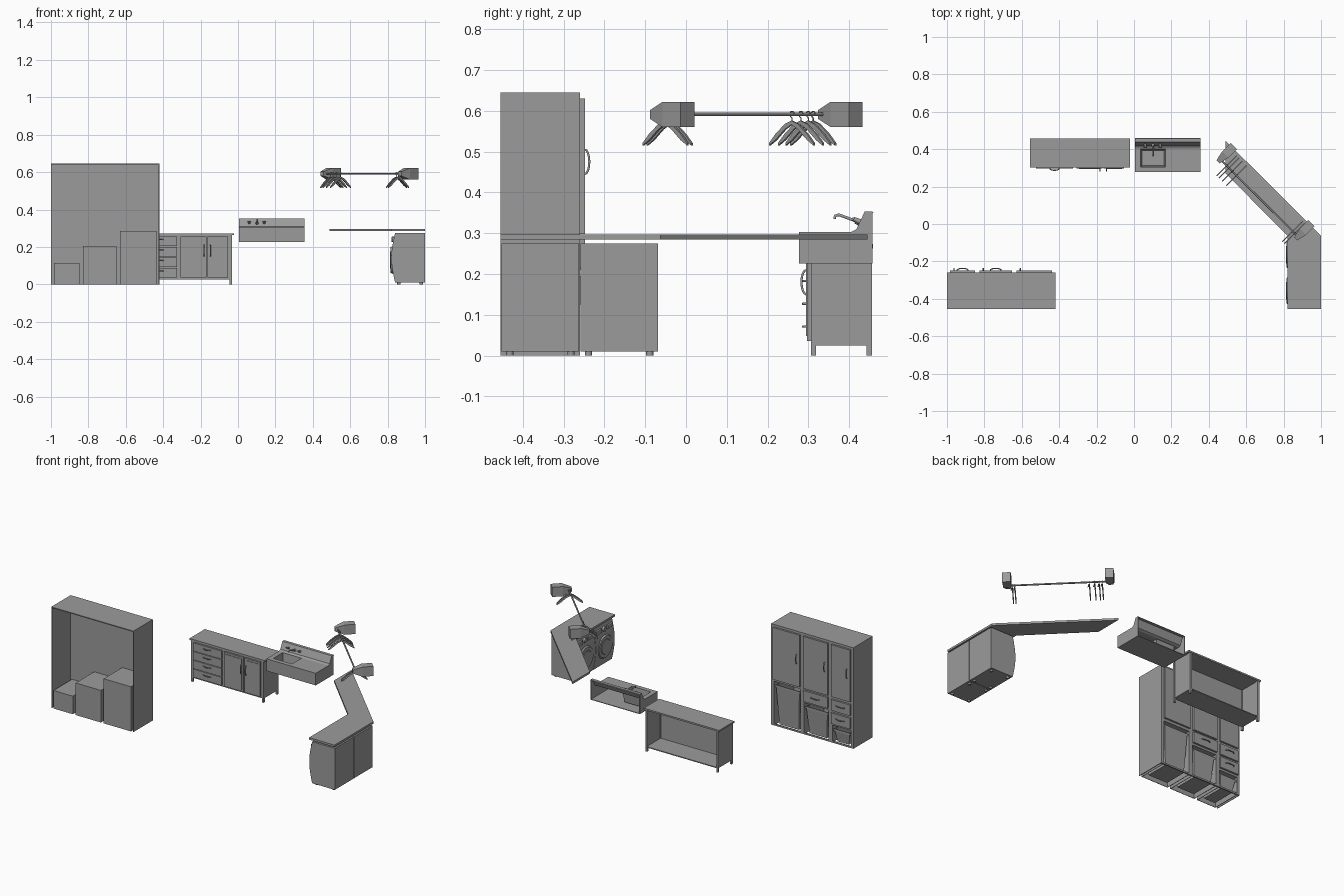
import bpy, bmesh, math
from mathutils import Vector, Matrix

if "Cube" in bpy.data.objects:
    bpy.data.objects.remove(bpy.data.objects["Cube"], do_unlink=True)

grey = bpy.data.materials.new("plain_grey")
grey.use_nodes = True
grey.diffuse_color = (0.33, 0.33, 0.33, 1)
grey.node_tree.nodes["Principled BSDF"].inputs["Base Color"].default_value = (0.33, 0.33, 0.33, 1)


def finish(name, bm):
    bmesh.ops.recalc_face_normals(bm, faces=bm.faces)
    me = bpy.data.meshes.new(name)
    bm.to_mesh(me)
    bm.free()
    me.materials.append(grey)
    ob = bpy.data.objects.new(name, me)
    bpy.context.collection.objects.link(ob)
    return ob


def loft(name, rings, caps=(True, True)):
    """Skin a list of equal-length point rings."""
    bm = bmesh.new()
    vs = [[bm.verts.new(p) for p in r] for r in rings]
    n = len(vs[0])
    for a, b in zip(vs, vs[1:]):
        for i in range(n):
            bm.faces.new((a[i], a[(i + 1) % n], b[(i + 1) % n], b[i]))
    if caps[0]:
        bm.faces.new(vs[0])
    if caps[1]:
        bm.faces.new(vs[-1])
    return finish(name, bm)


def rect(x0, x1, y0, y1, z):
    return [(x0, y0, z), (x1, y0, z), (x1, y1, z), (x0, y1, z)]


def box(name, x0, x1, y0, y1, z0, z1):
    return loft(name, [rect(x0, x1, y0, y1, z0), rect(x0, x1, y0, y1, z1)])


def smooth(ob):
    bpy.ops.object.select_all(action='DESELECT')
    ob.select_set(True)
    bpy.context.view_layer.objects.active = ob
    bpy.ops.object.shade_smooth_by_angle(angle=math.radians(35))


def cyl(name, centre, axis, r0, r1, depth, seg=24):
    bm = bmesh.new()
    rot = Vector((0, 0, 1)).rotation_difference(Vector(axis)).to_matrix().to_4x4()
    bmesh.ops.create_cone(bm, cap_ends=True, segments=seg, radius1=r0, radius2=r1,
                          depth=depth, matrix=Matrix.Translation(centre) @ rot)
    ob = finish(name, bm)
    smooth(ob)
    return ob


def tube(name, pts, r):
    cu = bpy.data.curves.new(name, 'CURVE')
    cu.dimensions = '3D'
    cu.bevel_depth, cu.bevel_resolution, cu.use_fill_caps = r, 1, True
    sp = cu.splines.new('POLY')
    sp.points.add(len(pts) - 1)
    for p, q in zip(sp.points, pts):
        p.co = (*q, 1)
    cu.materials.append(grey)
    ob = bpy.data.objects.new(name, cu)
    bpy.context.collection.objects.link(ob)
    bpy.ops.object.select_all(action='DESELECT')
    ob.select_set(True)
    bpy.context.view_layer.objects.active = ob
    bpy.ops.object.convert(target='MESH')
    return ob


def handle(name, centre, along, out, half, r=0.003):
    c, a, o = Vector(centre), Vector(along), Vector(out)
    pts = [c + a * half * -math.cos(t) + o * math.sin(t) for t in [math.pi * i / 8 for i in range(9)]]
    return tube(name, pts, r)


# Tall laundry cupboard, open at the back, doors towards +y
F, B = -0.26, -0.455
box("cupboard_top", -1, -0.42, B, F, 0.639, 0.645)
for x in (-1, -0.424):
    box("cupboard_side", x, x + 0.004, B, F, 0, 0.645)
box("cupboard_plinth", -1, -0.42, F - 0.008, F, 0, 0.01)
columns = [(-0.985, -0.848, 0.115), (-0.828, -0.65, 0.205), (-0.63, -0.437, 0.285)]
edges = [-1] + [v for c in columns for v in c[:2]] + [-0.42]
for a, b in zip(edges[::2], edges[1::2]):
    box("cupboard_upright", a, b, F - 0.008, F, 0, 0.645)
for a, b, h in columns:
    m, w = (a + b) / 2, 0.003
    box("column_panel", a, b, F - 0.008, F, h, 0.645)
    box("niche_back", a, b, B, B + w, 0, h)
    box("niche_top", a, b, B, F, h - w, h)
    for x in (a, b - w):
        box("niche_side", x, x + w, B, F, 0, h)
    box("tall_door", a + 0.002, b - 0.002, F, F + 0.012, 0.298, 0.63)
    handle("door_handle", (a + 0.022, F + 0.012, 0.475), (0, 0, 1), (0, 0.011, 0), 0.03)
    # Drawers stacked above the lower niches
    z = h + 0.01
    while z < 0.28:
        box("cupboard_drawer", a + 0.002, b - 0.002, F, F + 0.012, z, z + 0.07)
        handle("drawer_handle", (m, F + 0.012, z + 0.04), (1, 0, 0), (0, 0.011, 0), 0.03)
        z += 0.085
    # Tapered open basket with rolled rim
    t = h - 0.025
    g = 0.014
    y0, y1 = B + 0.015, F - 0.004
    loft("basket", [rect(a + 2 * g, b - 2 * g, y0 + g, y1 - g, 0.008),
                    rect(a + g, b - g, y0, y1, t),
                    rect(a + g + 0.005, b - g - 0.005, y0 + 0.005, y1 - 0.005, t),
                    rect(a + 2 * g + 0.005, b - 2 * g - 0.005, y0 + g + 0.005, y1 - g - 0.005, 0.013)])
    loft("basket_rim", [rect(a + g / 2, b - g / 2, y0 - 0.004, y1 + 0.003, t - 0.012),
                        rect(a + g / 2, b - g / 2, y0 - 0.004, y1 + 0.003, t)], (False, False))

# Low cabinet, open at the back, doors towards -y
box("cabinet_worktop", -0.555, -0.022, 0.303, 0.458, 0.263, 0.273)
box("cabinet_floor", -0.543, -0.035, 0.308, 0.455, 0.025, 0.031)
box("cabinet_front", -0.543, -0.035, 0.308, 0.314, 0.025, 0.263)
for x in (-0.543, -0.041):
    box("cabinet_side", x, x + 0.006, 0.308, 0.455, 0.025, 0.263)
for x in (-0.545, -0.045):
    for y in (0.306, 0.443):
        box("cabinet_leg", x, x + 0.012, y, y + 0.013, 0, 0.263)
for i in range(4):
    z = 0.036 + i * 0.056
    box("cabinet_drawer", -0.525, -0.325, 0.297, 0.308, z, z + 0.052)
    handle("cabinet_drawer_handle", (-0.425, 0.297, z + 0.035), (1, 0, 0), (0, -0.01, 0), 0.025)
for a, b, hx in ((-0.307, -0.168, -0.182), (-0.163, -0.053, -0.148)):
    box("cabinet_door", a, b, 0.297, 0.308, 0.036, 0.256)
    box("cabinet_door_panel", a + 0.012, b - 0.012, 0.294, 0.297, 0.048, 0.244)
    handle("cabinet_door_handle", (hx, 0.295, 0.18), (0, 0, 1), (0, -0.012, 0), 0.03)

# Wall sink with sloping splashback, open at the back
X0, X1 = 0.006, 0.355
side = [(0.277, 0.226), (0.277, 0.303), (0.405, 0.303), (0.418, 0.31),
        (0.438, 0.353), (0.457, 0.353), (0.457, 0.226)]
for x in (X0, X1 - 0.005):
    loft("sink_side", [[(x + d, y, z) for y, z in side] for d in (0, 0.005)])
splash = side[2:6]
shell = splash + [(y + 0.003, z - 0.004) for y, z in reversed(splash)]
loft("sink_splashback", [[(x, y, z) for y, z in shell] for x in (X0, X1)])
box("sink_front", X0, X1, 0.277, 0.282, 0.226, 0.303)
box("sink_base", X0, X1, 0.277, 0.457, 0.226, 0.23)
bx0, bx1, by0, by1 = 0.036, 0.168, 0.305, 0.4
for a, b, c, d in ((X0, bx0, 0.277, 0.408), (bx1, X1, 0.277, 0.408),
                   (bx0, bx1, 0.277, by0), (bx0, bx1, by1, 0.408)):
    box("sink_deck", a, b, c, d, 0.299, 0.303)
loft("sink_basin", [rect(bx0, bx1, by0, by1, 0.303),
                    rect(bx0 + 0.008, bx1 - 0.008, by0 + 0.008, by1 - 0.008, 0.238)], (False, True))
cyl("basin_drain", (0.102, 0.352, 0.24), (0, 0, 1), 0.01, 0.01, 0.003)
tube("tap_spout", [(0.102, 0.428, 0.325), (0.102, 0.405, 0.334), (0.102, 0.375, 0.345),
                   (0.102, 0.366, 0.343), (0.102, 0.364, 0.335)], 0.004)
cyl("tap_base", (0.102, 0.422, 0.328), (0, -0.9, 0.4), 0.009, 0.007, 0.014)
for x in (0.06, 0.14):
    cyl("tap_knob", (x, 0.42, 0.331), (0, -0.9, 0.4), 0.007, 0.005, 0.022, 12)
    tube("tap_lever", [(x - 0.01, 0.41, 0.336), (x + 0.01, 0.41, 0.336)], 0.003)

# Angled counter over the machines
plan = [(0.82, -0.455), (1, -0.455), (1, -0.062), (0.49, 0.445), (0.49, 0.27), (0.82, -0.062)]
loft("angled_counter", [[(x, y, z) for x, y in plan] for z in (0.284, 0.297)])

# Washer and dryer with bowed fronts facing -x
bow = [(1, 0.01), (1, 0.275)] + [(0.84 - 0.02 * math.sin(math.pi * i / 12), 0.275 - 0.265 * i / 12)
                                 for i in range(13)]
for y in (-0.452, -0.259):
    c = y + 0.095
    smooth(loft("machine_body", [[(x, y + d, z) for x, z in bow] for d in (0, 0.19)]))
    cyl("machine_door_ring", (0.822, c, 0.13), (-1, 0, 0), 0.075, 0.068, 0.012, 32)
    cyl("machine_door_glass", (0.817, c, 0.13), (-1, 0, 0), 0.054, 0.045, 0.008, 32)
    cyl("machine_dial", (0.829, c, 0.24), (-1, 0, 0), 0.016, 0.014, 0.016)
    box("detergent_tray", 0.823, 0.84, y + 0.125, y + 0.18, 0.228, 0.252)
    box("control_display", 0.823, 0.84, y + 0.012, y + 0.065, 0.23, 0.25)
    for fx in (0.86, 0.98):
        for fy in (y + 0.02, y + 0.17):
            cyl("machine_foot", (fx, fy, 0.006), (0, 0, 1), 0.009, 0.009, 0.012, 12)

# Hanging rail on tapered wall brackets
s = math.sqrt(0.5)
out, run = Vector((-s, -s, 0)), Vector((s, -s, 0))
for centre in (Vector((0.492, 0.375, 0)), Vector((0.907, -0.037, 0))):
    rings = []
    for u, w, z0, z1 in ((-0.058, 0.024, 0.56, 0.622), (0.005, 0.024, 0.56, 0.622),
                         (0.06, 0.012, 0.58, 0.602)):
        p = centre + out * u
        rings.append([p + run * a * w + Vector((0, 0, z))
                      for a, z in ((-1, z0), (1, z0), (1, z1), (-1, z1))])
    loft("rail_bracket", rings)
tube("hanging_rail", [(0.462, 0.345, 0.592), (0.877, -0.067, 0.592)], 0.005)

# Coat hangers across the rail
for y in (0.26, 0.282, 0.3, 0.312, -0.04, -0.05):
    p = Vector((0.808 - y, y, 0))
    at = lambda u, z: p + out * u + Vector((0, 0, z))
    hook = [at(0.007 * math.cos(t), 0.592 + 0.007 * math.sin(t))
            for t in [math.pi - math.pi * i / 5 for i in range(6)]]
    tube("hanger_hook", hook + [at(0.005, 0.586), at(0, 0.582), at(0, 0.572)], 0.0015)
    arm = [(0, 0.576), (0.022, 0.568), (0.055, 0.543), (0.077, 0.521)]
    for sgn in (-1, 1):
        rings = []
        for (u, z), h in zip(arm, (0.01, 0.013, 0.015, 0.006)):
            rings.append([at(sgn * u, z + dz) + run * dw for dw, dz in
                          ((-0.003, 0), (0.003, 0), (0.003, -h), (-0.003, -h))])
        loft("hanger_shoulder", rings)
